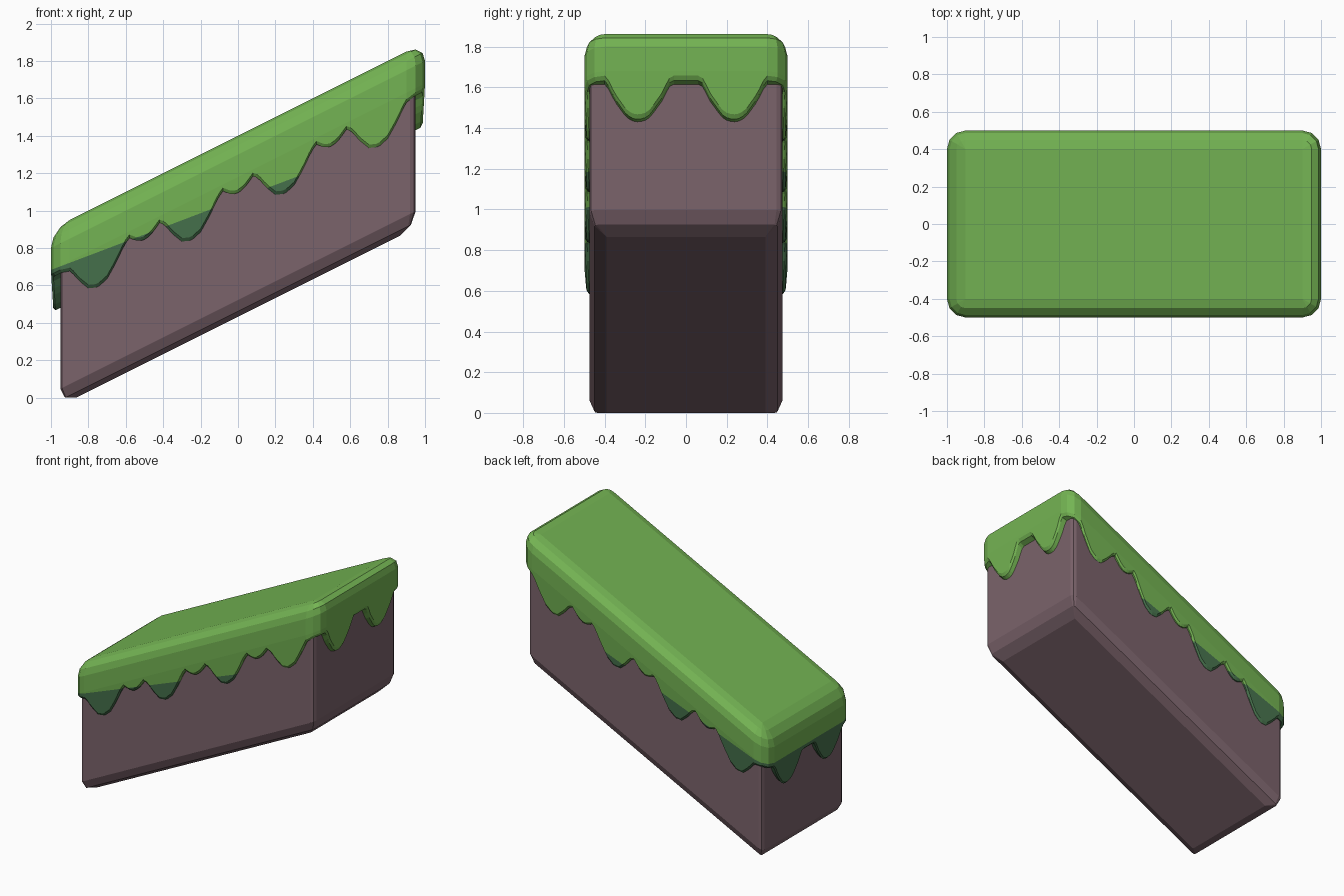
import bpy, bmesh, math
from mathutils import Vector

if "Cube" in bpy.data.objects:
    bpy.data.objects.remove(bpy.data.objects["Cube"])


def material(name, rgb):
    m = bpy.data.materials.new(name)
    lin = [((c / 255 + 0.055) / 1.055) ** 2.4 for c in rgb]
    m.diffuse_color = (*lin, 1)
    m.use_nodes = True
    m.node_tree.nodes["Principled BSDF"].inputs["Base Color"].default_value = m.diffuse_color
    return m


GRASS = material("grass green", (116, 180, 83))
SHADE = material("deep green", (71, 115, 77))
DIRT = material("dirt brown", (123, 99, 107))
SLOPE = 0.5


def lerp(table, t):
    for (a, va), (b, vb) in zip(table, table[1:]):
        if t <= b:
            return va + (vb - va) * max(0, t - a) / (b - a)
    return table[-1][1]


# Rounded rectangle outline as (core point, outward direction, side)
def outline(hx, hy, nx, ny, segs):
    pts = []
    sides = [((-hx, -hy), (hx, -hy), nx, "long"), ((hx, -hy), (hx, hy), ny, "end"),
             ((hx, hy), (-hx, hy), nx, "long"), ((-hx, hy), (-hx, -hy), ny, "end")]
    for k, (a, b, n, side) in enumerate(sides):
        a, b = Vector(a), Vector(b)
        ang = math.pi / 2 * (k - 1)
        for i in range(n + 1):
            d = Vector((math.cos(ang), math.sin(ang)))
            pts.append((a.lerp(b, i / n), d, side))
        for i in range(1, segs):
            t = ang + math.pi / 2 * i / segs
            pts.append((b, Vector((math.cos(t), math.sin(t))), "corner"))
    return pts


def add_ring(bm, points):
    # every point is lifted along the ramp
    return [bm.verts.new((x, y, h + SLOPE * x)) for x, y, h in points]


def skin(bm, rings):
    n = len(rings[0])
    for a, b in zip(rings, rings[1:]):
        for i in range(n):
            j = (i + 1) % n
            bm.faces.new((a[i], a[j], b[j], b[i]))
    bm.faces.new(rings[0][::-1])
    bm.faces.new(rings[-1])
    bmesh.ops.remove_doubles(bm, verts=bm.verts, dist=0.0005)
    bmesh.ops.recalc_face_normals(bm, faces=bm.faces)


def finish(bm, name, mats):
    me = bpy.data.meshes.new(name)
    bm.to_mesh(me)
    bm.free()
    for m in mats:
        me.materials.append(m)
    ob = bpy.data.objects.new(name, me)
    bpy.context.collection.objects.link(ob)
    return ob


# Dirt body: sheared block with bevelled bottom and narrow corner chamfers
bm = bmesh.new()
rings = []
for inset, r, h in [(0.055, 0.0, 0.445), (0.01, 0.015, 0.475), (0, 0.03, 0.535), (0, 0.03, 1.25)]:
    o = outline(0.92 - inset, 0.445 - inset, 1, 1, 2)
    rings.append(add_ring(bm, [(*(p + d * r), h) for p, d, s in o]))
skin(bm, rings)
low = min(v.co.z for v in bm.verts)
for v in bm.verts:
    if v.co.z - SLOPE * v.co.x < 0.6:
        v.co.z -= low
finish(bm, "dirt_body", [DIRT])

# Grass cap: rounded lid whose lower edge follows the drip profile
LONG = [(0, .965), (.05, .985), (.1, 1.05), (.13, 1.10), (.16, 1.14), (.172, 1.145),
        (.2, 1.115), (.225, 1.1), (.25, 1.095)]
END = [(0, .955), (.03, .96), (.06, .98), (.115, 1.055), (.15, 1.125), (.165, 1.14)]


def drip(p, side):
    if side == "long":
        return lerp(LONG, abs(p.x % 0.5 - 0.25))
    if side == "end":
        return lerp(END, abs(abs(p.y) - 0.235))
    return 1.14


o = outline(0.9, 0.4, 90, 40, 3)
bm = bmesh.new()
rings = []
for deg in (0, 30, 60, 90):
    a = math.radians(deg)
    rings.append(add_ring(bm, [(*(p + d * 0.1 * math.sin(a)), 1.3 + 0.1 * math.cos(a))
                               for p, d, s in o]))
rings.append(add_ring(bm, [(*(p + d * 0.1), 1.18) for p, d, s in o]))
for lift, r in [(0.018, None), (0, -0.012), (0, 0.05)]:
    pts = []
    for p, d, s in o:
        h = drip(p, s)
        out = 0.1 - 0.06 * (1.16 - h)          # drips lean slightly inward
        rr = out if r is None else (out + r if r < 0 else r)
        pts.append((*(p + d * rr), h + lift))
    rings.append(add_ring(bm, pts))
rings.append(add_ring(bm, [(*(p + d * 0.05), 1.2) for p, d, s in o]))
skin(bm, rings)

# Deep green drip tips: everything below a slightly flatter slanted plane
origin, normal = Vector((0, 0, 1.062)), Vector((-0.379, 0, 1)).normalized()
bmesh.ops.bisect_plane(bm, geom=bm.verts[:] + bm.edges[:] + bm.faces[:],
                       plane_co=origin, plane_no=normal)
for f in bm.faces:
    f.material_index = int((f.calc_center_median() - origin).dot(normal) < 0)
finish(bm, "grass_cap", [GRASS, SHADE])
